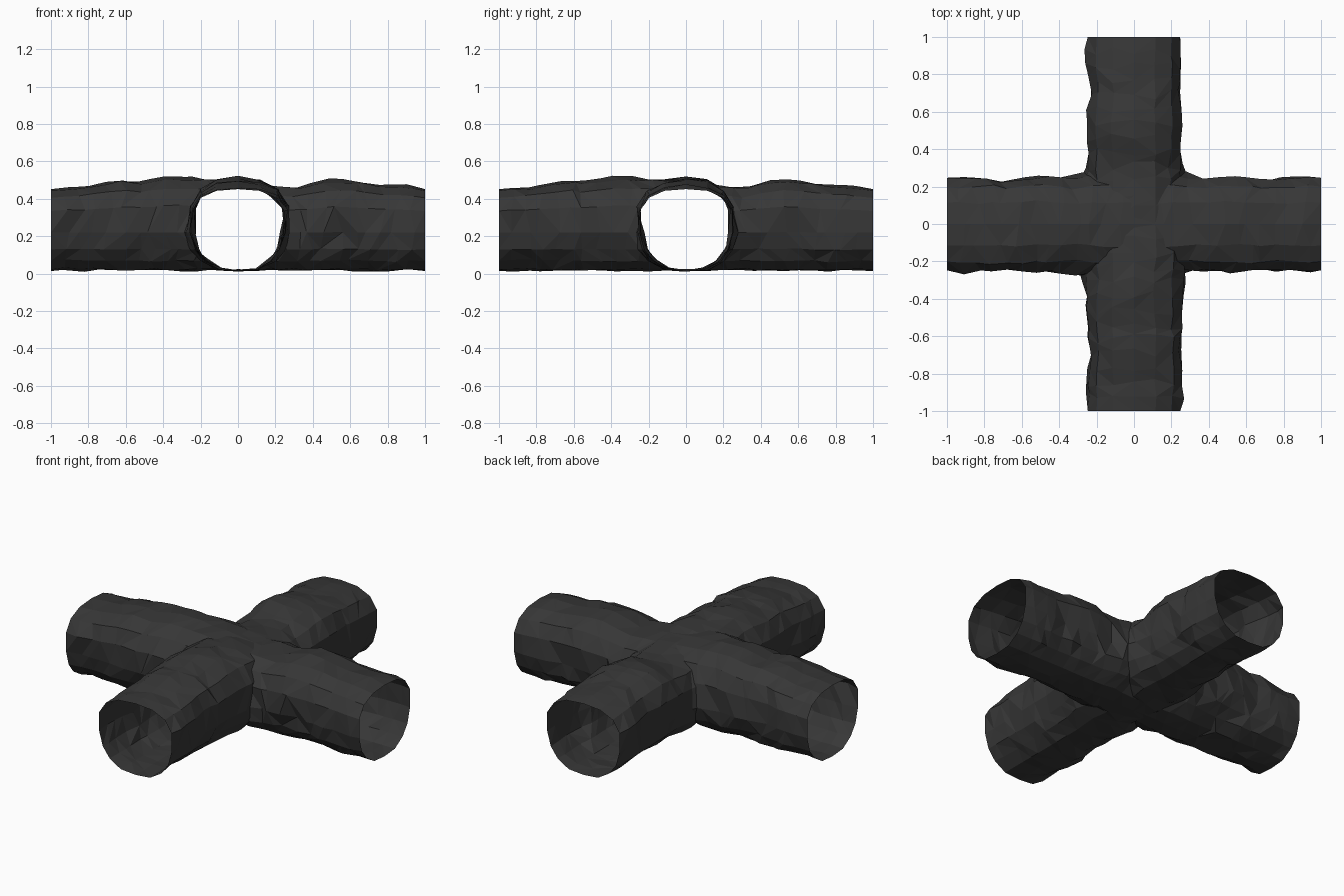
import bpy, bmesh, math, random
from mathutils import Vector, Matrix, noise

if "Cube" in bpy.data.objects:
    bpy.data.objects.remove(bpy.data.objects["Cube"])

random.seed(4)

rock = bpy.data.materials.new("dark rock")
rock.diffuse_color = (0.038, 0.038, 0.038, 1)
rock.use_nodes = True
rock.node_tree.nodes["Principled BSDF"].inputs["Base Color"].default_value = rock.diffuse_color

# half cross-section of the tunnel, floor to crown (side, height)
HALF = [(0, .014), (.1, .022), (.175, .068), (.222, .13), (.247, .22),
        (.247, .335), (.2, .405), (.115, .443), (0, .452)]
RING = HALF + [(-s, h) for s, h in HALF[-2:0:-1]]

# roof height along the tunnel
CROWN = [(-1, .452), (-.82, .465), (-.62, .505), (-.55, .49), (-.35, .525), (-.12, .505),
         (0, .49), (.3, .464), (.5, .506), (.62, .5), (.75, .48), (.88, .47), (1, .452)]


def crown(x):
    for (a, ha), (b, hb) in zip(CROWN, CROWN[1:]):
        if x <= b:
            return ha + (hb - ha) * (x - a) / (b - a)
    return CROWN[-1][1]


def tunnel(name, angle):
    """Closed lumpy tube along x, turned about z."""
    bm = bmesh.new()
    rings, n = [], 26
    for i in range(n + 1):
        x0 = -1 + 2 * i / n
        end = i in (0, n)
        ring = []
        for s, h in RING:
            x = x0 if end else x0 + random.uniform(-.028, .028)
            up = max(0, (h - .2) / .252)
            z = h + (crown(x) - .452) * up ** 1.5
            y = s
            if not end:
                bump = noise.noise(Vector((x * 5, s * 7, h * 7 + 3))) * .026
                bump += random.uniform(-.012, .010)
                d = Vector((s, h - .235)).normalized()
                y += d.x * bump
                z = max(.01, z + d.y * bump * .5)
                # rocky fillet where the tunnels meet, fuller near the floor
                low = max(0, min(1, (.42 - h) / .25))
                y *= 1 + .16 * low * math.exp(-((abs(x) - .25) / .06) ** 2)
            ring.append(bm.verts.new((x, y, z)))
        rings.append(ring)
    m = len(RING)
    for a, b in zip(rings, rings[1:]):
        for k in range(m):
            p, q, r, t = a[k], b[k], b[(k + 1) % m], a[(k + 1) % m]
            if random.random() < .5:
                bm.faces.new((p, q, r))
                bm.faces.new((p, r, t))
            else:
                bm.faces.new((p, q, t))
                bm.faces.new((q, r, t))
    bm.faces.new(rings[0])
    bm.faces.new(rings[-1][::-1])
    bmesh.ops.recalc_face_normals(bm, faces=bm.faces)
    bm.transform(Matrix.Rotation(angle, 4, 'Z'))
    me = bpy.data.meshes.new(name)
    bm.to_mesh(me)
    bm.free()
    me.materials.append(rock)
    ob = bpy.data.objects.new(name, me)
    bpy.context.collection.objects.link(ob)
    return ob


# two tunnels crossing at right angles, merged into one shell
cave = tunnel("tunnel_crossing", 0)
cross = tunnel("cross_tunnel_cutter", math.pi / 2)
mod = cave.modifiers.new("merge", 'BOOLEAN')
mod.operation = 'UNION'
mod.solver = 'EXACT'
mod.object = cross
bpy.context.view_layer.update()
merged = bpy.data.meshes.new_from_object(
    cave.evaluated_get(bpy.context.evaluated_depsgraph_get()))
cave.modifiers.clear()
cave.data = merged
bpy.data.objects.remove(cross)

# open the four mouths
bm = bmesh.new()
bm.from_mesh(merged)
caps = [f for f in bm.faces
        if all(abs(v.co.x) > .999 for v in f.verts) or all(abs(v.co.y) > .999 for v in f.verts)]
bmesh.ops.delete(bm, geom=caps, context='FACES')
for f in bm.faces:
    f.smooth = False
    f.material_index = 0
bm.to_mesh(merged)
bm.free()
